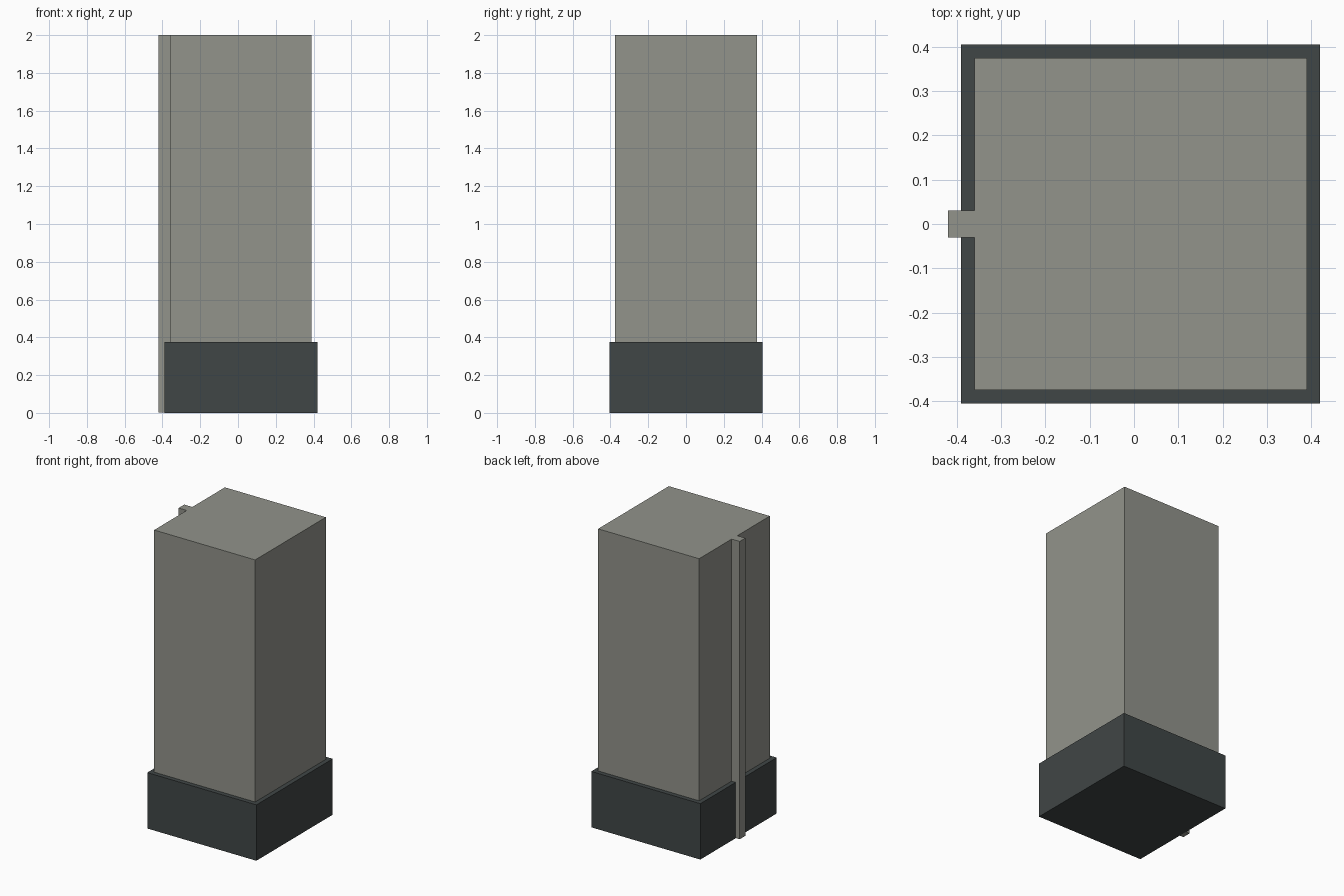
import bpy
import bmesh

if "Cube" in bpy.data.objects:
    bpy.data.objects.remove(bpy.data.objects["Cube"])


def make_material(name, rgb):
    mat = bpy.data.materials.new(name)
    mat.diffuse_color = (*rgb, 1.0)
    mat.use_nodes = True
    mat.node_tree.nodes["Principled BSDF"].inputs["Base Color"].default_value = mat.diffuse_color
    return mat


def extrude_profile(name, points, z0, z1, mat):
    """Closed prism from a counter-clockwise xy outline."""
    bm = bmesh.new()
    face = bm.faces.new([bm.verts.new((x, y, z0)) for x, y in points])
    top = bmesh.ops.extrude_face_region(bm, geom=[face], use_keep_orig=True)
    verts = [g for g in top["geom"] if isinstance(g, bmesh.types.BMVert)]
    bmesh.ops.translate(bm, verts=verts, vec=(0, 0, z1 - z0))
    bmesh.ops.recalc_face_normals(bm, faces=bm.faces)
    mesh = bpy.data.meshes.new(name)
    bm.to_mesh(mesh)
    bm.free()
    mesh.materials.append(mat)
    obj = bpy.data.objects.new(name, mesh)
    bpy.context.collection.objects.link(obj)
    return obj


concrete = make_material("warm grey", (0.287, 0.292, 0.258))
slate = make_material("dark slate", (0.051, 0.061, 0.061))

# Tall column with a narrow full-height rib on its left side
# (its underside sits a hair above the base underside)
extrude_profile("column_with_rib", [
    (-0.36, -0.375), (0.39, -0.375), (0.39, 0.375), (-0.36, 0.375),
    (-0.36, 0.03), (-0.42, 0.03), (-0.42, -0.03), (-0.36, -0.03),
], 0.001, 2.0, concrete)

# Wider plinth around the foot of the column
extrude_profile("plinth", [
    (-0.39, -0.405), (0.42, -0.405), (0.42, 0.405), (-0.39, 0.405),
], 0.0, 0.375, slate)
